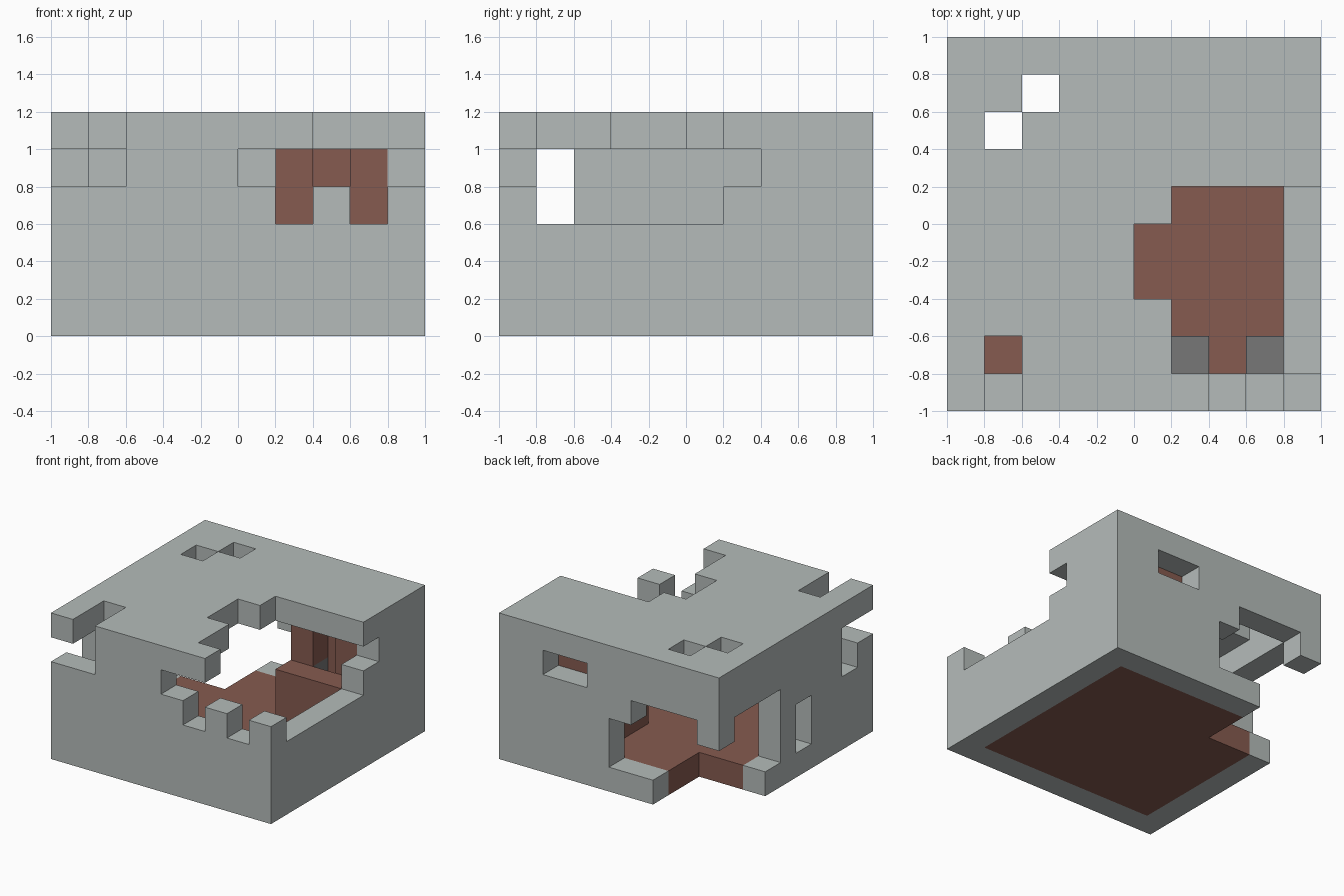
import bpy, bmesh
from itertools import product
from mathutils import Vector

default = bpy.data.objects.get("Cube")
if default:
    bpy.data.objects.remove(default, do_unlink=True)

UNIT = 0.2
cells = {}  # (i, j, k) block position -> part name


def fill(part, xs, ys, zs):
    """Place a box of blocks; each range is (first, last)."""
    spans = [range(a, b + 1) for a, b in (xs, ys, zs)]
    for cell in product(*spans):
        cells[cell] = part


def carve(xs, ys, zs):
    """Remove a box of blocks."""
    spans = [range(a, b + 1) for a, b in (xs, ys, zs)]
    for cell in product(*spans):
        cells.pop(cell, None)


# Stone shell: solid box hollowed out, with a roof slab on top
fill("stone_shell", (0, 9), (0, 9), (0, 5))
carve((1, 8), (1, 8), (0, 4))

# Wooden floor
fill("wood_floor", (1, 8), (1, 8), (0, 0))

# Wooden platform with a hollow niche against the back wall
fill("wood_platform", (6, 8), (6, 8), (1, 2))
for x in (6, 8):
    fill("wood_platform", (x, x), (7, 8), (3, 4))
    fill("dark_blocks", (x, x), (7, 7), (2, 2))
fill("wood_platform", (7, 7), (8, 8), (3, 4))
carve((7, 7), (7, 7), (1, 4))

# Dark blocks on the floor behind the front windows
for x in (6, 8):
    fill("dark_blocks", (x, x), (1, 1), (1, 1))

# Roof: collapsed front corner, front notch and two small holes
carve((7, 9), (0, 0), (5, 5))
carve((6, 9), (1, 5), (5, 5))
carve((5, 5), (3, 4), (5, 5))
carve((1, 1), (0, 1), (5, 5))
carve((1, 1), (7, 7), (5, 5))
carve((2, 2), (8, 8), (5, 5))

# Front wall: broken corner and battlement-like gaps
carve((0, 1), (0, 0), (4, 4))
carve((5, 9), (0, 0), (4, 4))
for x in (6, 8):
    carve((x, x), (0, 0), (3, 3))

# Right-hand (+x) wall: long broken top
carve((9, 9), (1, 5), (3, 4))
carve((9, 9), (6, 6), (4, 4))

# Opposite (-x) wall: two slits
carve((0, 0), (1, 1), (3, 4))
carve((0, 0), (4, 4), (1, 2))

# Back wall: window
carve((6, 7), (9, 9), (4, 4))

# Collapsed back corner, through walls and floor
carve((0, 2), (7, 9), (0, 2))
carve((1, 2), (9, 9), (3, 3))
carve((0, 0), (7, 8), (3, 3))
carve((0, 0), (6, 6), (1, 3))
carve((3, 3), (9, 9), (1, 3))
carve((4, 4), (9, 9), (1, 2))


def make_material(name, rgb):
    mat = bpy.data.materials.new(name)
    mat.use_nodes = True
    mat.diffuse_color = (*rgb, 1)
    bsdf = next(n for n in mat.node_tree.nodes if n.type == "BSDF_PRINCIPLED")
    bsdf.inputs["Base Color"].default_value = (*rgb, 1)
    bsdf.inputs["Roughness"].default_value = 0.9
    return mat


stone = make_material("pale_stone", (0.46, 0.50, 0.49))
wood = make_material("brown_wood", (0.24, 0.105, 0.08))
dark = make_material("dark_grey", (0.185, 0.185, 0.185))


def build(part, mat):
    """Mesh the exposed sides of one part and merge flat areas."""
    bm = bmesh.new()
    verts = {}

    def vert(p):
        if p not in verts:
            verts[p] = bm.verts.new(((p[0] - 5) * UNIT, (p[1] - 5) * UNIT, p[2] * UNIT))
        return verts[p]

    for cell, owner in cells.items():
        if owner != part:
            continue
        for axis, side in product(range(3), (0, 1)):
            near = list(cell)
            near[axis] += 1 if side else -1
            if tuple(near) in cells:
                continue
            u, v = (axis + 1) % 3, (axis + 2) % 3
            ring = []
            for du, dv in ((0, 0), (1, 0), (1, 1), (0, 1)):
                p = list(cell)
                p[axis] += side
                p[u] += du
                p[v] += dv
                ring.append(vert(tuple(p)))
            bm.faces.new(ring if side else ring[::-1])

    bmesh.ops.dissolve_limit(bm, angle_limit=0.01, verts=bm.verts[:], edges=bm.edges[:])
    bmesh.ops.triangulate(bm, faces=[f for f in bm.faces if len(f.verts) > 4])
    mesh = bpy.data.meshes.new(part)
    bm.to_mesh(mesh)
    bm.free()
    mesh.materials.append(mat)
    bpy.context.collection.objects.link(bpy.data.objects.new(part, mesh))


build("stone_shell", stone)
build("wood_floor", wood)
build("wood_platform", wood)
build("dark_blocks", dark)
